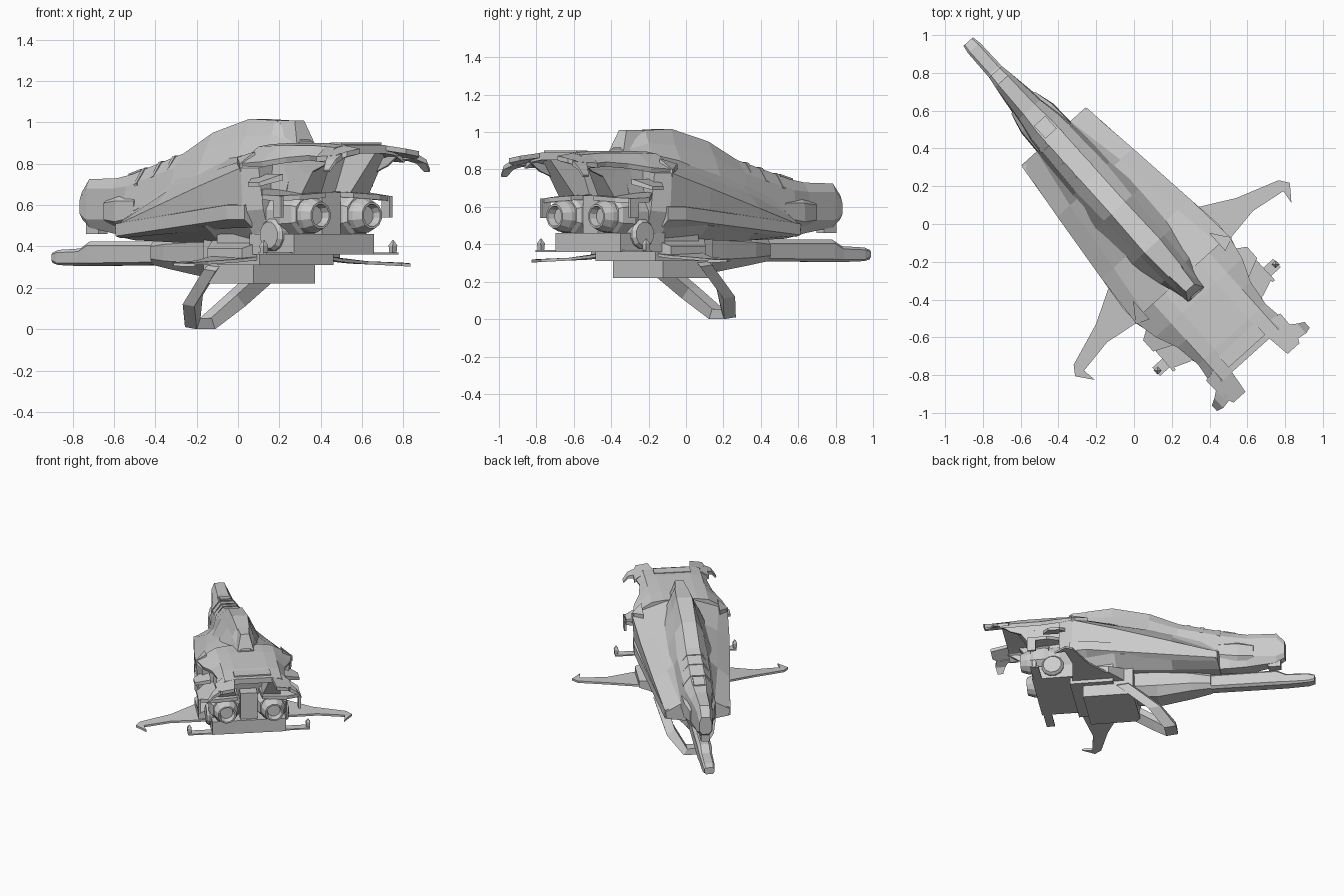
import bpy, bmesh, math
from mathutils import Matrix

# The ship is built along its own axes (x = starboard, y = nose, z = up), then turned 42 degrees
TURN = Matrix.Rotation(math.radians(42), 4, 'Z') @ Matrix.Translation((-.006, 0, 0))


def finish(name, bm, mirror=False):
    if mirror:
        geo = bmesh.ops.duplicate(bm, geom=bm.verts[:] + bm.edges[:] + bm.faces[:])['geom']
        for v in geo:
            if isinstance(v, bmesh.types.BMVert):
                v.co.x *= -1
    bmesh.ops.recalc_face_normals(bm, faces=bm.faces)
    bm.transform(TURN)
    me = bpy.data.meshes.new(name)
    bm.to_mesh(me)
    bm.free()
    ob = bpy.data.objects.new(name, me)
    bpy.context.collection.objects.link(ob)
    return ob


def loft(name, rings, mirror=False):
    """Skin a list of equal-length 3D rings and cap the ends."""
    bm = bmesh.new()
    rows = [[bm.verts.new(p) for p in r] for r in rings]
    n = len(rows[0])
    for a, b in zip(rows, rows[1:]):
        for i in range(n):
            j = (i + 1) % n
            bm.faces.new((a[i], a[j], b[j], b[i]))
    bm.faces.new(rows[0])
    bm.faces.new(rows[-1])
    return finish(name, bm, mirror)


def body(name, sections):
    """Symmetric fuselage: each section is (y, [(x, z) of the right half, top to bottom])."""
    rings = []
    for y, half in sections:
        rings.append([(x, y, z) for x, z in half] + [(-x, y, z) for x, z in reversed(half)])
    return loft(name, rings)


def plate(name, pts, thick, mirror=True):
    return loft(name, [pts, [(x, y, z - thick) for x, y, z in pts]], mirror)


def box(name, x0, x1, y0, y1, z0, z1, mirror=False):
    return plate(name, [(x0, y0, z1), (x1, y0, z1), (x1, y1, z1), (x0, y1, z1)], z1 - z0, mirror)


def turned(name, axis, centre, profile, sides=12, mirror=False):
    """Stack of (offset, radius) rings along the x or y axis."""
    cx, cy, cz = centre
    rings = []
    for o, r in profile:
        ring = []
        for i in range(sides):
            a = 2 * math.pi * (i + .5) / sides
            p, q = r * math.cos(a), r * math.sin(a)
            ring.append((cx + p, cy + o, cz + q) if axis == 'y' else (cx + o, cy + p, cz + q))
        rings.append(ring)
    return loft(name, rings, mirror)


# Wide main hull with sloping shoulders
body("main_hull", [
    (.63, [(.09, .64), (.12, .56), (.228, .50), (.22, .45), (.10, .43)]),
    (.30, [(.10, .75), (.18, .67), (.270, .59), (.262, .48), (.15, .42)]),
    (-.10, [(.10, .85), (.23, .77), (.315, .70), (.30, .50), (.20, .42)]),
    (-.40, [(.10, .89), (.27, .83), (.338, .78), (.325, .57), (.24, .43)]),
    (-.50, [(.10, .89), (.25, .84), (.31, .78), (.28, .58), (.24, .45)])])

# Armour strips along the flanks
loft("flank_strip", [
    [(.20, .62, .52), (.232, .62, .51), (.232, .62, .45), (.20, .62, .44)],
    [(.28, -.30, .61), (.338, -.30, .60), (.338, -.30, .53), (.28, -.30, .49)],
    [(.28, -.42, .61), (.33, -.42, .60), (.33, -.42, .53), (.28, -.42, .49)]], True)
plate("shoulder_cap", [(.27, -.30, .83), (.342, -.40, .80), (.27, -.43, .86)], .04)

# Long nose, canopy and dorsal spine
body("nose_and_spine", [
    (1.09, [(.03, .66), (.045, .62), (.045, .56), (.025, .53)]),
    (1.03, [(.035, .725), (.055, .68), (.055, .53), (.03, .49)]),
    (.82, [(.04, .73), (.075, .68), (.085, .53), (.05, .46)]),
    (.70, [(.05, .75), (.095, .69), (.11, .56), (.08, .44)]),
    (.33, [(.05, .85), (.11, .78), (.15, .64), (.10, .43)]),
    (.12, [(.05, .95), (.10, .87), (.17, .72), (.10, .43)]),
    (-.15, [(.055, 1.017), (.085, .93), (.16, .80), (.10, .43)]),
    (-.33, [(.045, 1.01), (.075, .94), (.12, .84), (.10, .45)]),
    (-.50, [(.03, .91), (.05, .90), (.06, .85), (.05, .50)])])
loft("spine_fin", [
    [(.07, -.28, .90), (-.07, -.28, .90), (-.06, -.50, .89), (.06, -.50, .89)],
    [(.04, -.33, 1.01), (-.04, -.33, 1.01), (-.03, -.45, 1.01), (.03, -.45, 1.01)]])

# Canopy frames, hatch and cheek intakes
for i, y in enumerate((.62, .50, .40)):
    z = .765 + (.62 - y) * .27
    body("canopy_frame_%d" % (i + 1), [
        (y + .012, [(.052, z + .009), (.105, z - .065), (.09, z - .10)]),
        (y - .012, [(.052, z + .016), (.107, z - .058), (.09, z - .10)])])
plate("nose_hatch", [(-.04, .65, .775), (.04, .65, .775), (.04, .74, .752), (-.04, .74, .752)], .03, False)
loft("cheek_intake", [
    [(.06, .87, .63), (.085, .87, .61), (.085, .87, .53), (.06, .87, .51)],
    [(.07, .76, .66), (.11, .76, .62), (.115, .76, .52), (.07, .76, .48)],
    [(.07, .62, .66), (.115, .62, .62), (.12, .62, .54), (.07, .62, .48)]], True)
box("chin_sensor", -.03, .03, .97, 1.06, .46, .54)

# Belly gun: pod and long barrel
body("gun_pod", [
    (.56, [(.04, .43), (.06, .40), (.06, .34), (.04, .31)]),
    (.42, [(.06, .45), (.10, .41), (.10, .33), (.06, .29)]),
    (.18, [(.08, .46), (.13, .42), (.12, .32), (.07, .255)]),
    (-.05, [(.08, .46), (.14, .42), (.13, .32), (.07, .28)])])
body("gun_barrel", [
    (1.305, [(.025, .37), (.034, .36), (.034, .335), (.025, .32)]),
    (1.26, [(.03, .383), (.042, .37), (.042, .32), (.03, .31)]),
    (1.10, [(.03, .39), (.045, .375), (.045, .32), (.03, .305)]),
    (1.03, [(.03, .425), (.05, .405), (.05, .32), (.03, .305)]),
    (.50, [(.03, .425), (.05, .405), (.05, .325), (.03, .31)])])

# Belly block and the forward-raked landing hoop
box("belly_block", -.20, .20, -.34, .02, .22, .44)
box("belly_step", -.24, .24, -.43, -.12, .31, .46)
half = [(.225, .165, -.05, .28), (.165, .11, .17, .11), (.06, .035, .27, 0)]
path = half + [(-a, -b, y, z) for a, b, y, z in reversed(half)]
loft("landing_hoop", [[(a, y - .045, z), (a, y + .04, z + .01),
                       (b, y + .035, z + .055), (b, y - .045, z + .055)] for a, b, y, z in path])

# Swept wings with hooked tips
plate("wing", [(.18, -.06, .38), (.30, -.15, .355), (.50, -.26, .332), (.73, -.34, .323), (.765, -.39, .32),
               (.70, -.475, .317), (.71, -.40, .32), (.52, -.37, .328), (.32, -.40, .34), (.18, -.42, .355)], .015)
loft("wing_root", [
    [(.17, -.02, .44), (.17, -.42, .44), (.17, -.42, .33), (.17, -.02, .33)],
    [(.32, -.14, .39), (.32, -.39, .39), (.32, -.39, .34), (.32, -.14, .34)]], True)

# Engine bay under the tail deck
loft("engine_bay", [
    [(-.25, -.40, .44), (.25, -.40, .44), (.22, -.40, .86), (-.22, -.40, .86)],
    [(-.25, -.56, .44), (.25, -.56, .44), (.20, -.64, .86), (-.20, -.64, .86)]])
box("bay_floor", -.26, .26, -.70, -.38, .36, .46)
box("engine_divider", -.06, .06, -.68, -.5, .42, .66)
turned("engine", 'y', (.167, 0, .55),
       [(-.45, .10), (-.62, .10), (-.66, .09), (-.74, .085), (-.79, .066),
        (-.79, .055), (-.75, .045)], 12, True)
turned("engine_collar", 'y', (.167, 0, .555), [(-.58, .11), (-.61, .12), (-.69, .11), (-.71, .095)], 8, True)
turned("side_drum", 'x', (0, -.55, .455), [(.20, .08), (.27, .08), (.29, .065)], 12, True)

# Tail deck: ribs across the ship, drooping to the sides
deck = [(-.38, .338, .895, .80), (-.52, .31, .90, .81), (-.64, .26, .90, .83),
        (-.78, .24, .90, .84), (-.93, .26, .89, .83)]
body("tail_deck", [(y, [(.12, z), (.20, z - .012), (w, e), (w - .01, e - .025), (.19, z - .05), (.12, z - .04)])
                   for y, w, z, e in deck])
plate("tail_lobe", [(.13, -.91, .89), (.20, -.86, .882), (.265, -.87, .835),
                    (.26, -1.0, .84), (.235, -1.055, .86), (.15, -1.055, .873)], .025)
loft("lobe_hook", [
    [(.24, -.93, .85), (.24, -1.03, .85), (.24, -1.03, .82), (.24, -.93, .82)],
    [(.295, -.97, .82), (.295, -1.04, .82), (.295, -1.04, .80), (.295, -.97, .80)],
    [(.33, -.99, .77), (.33, -1.03, .77), (.325, -1.03, .76), (.325, -.99, .76)]], True)
box("deck_panel", -.13, .13, -.90, -.82, .87, .902)

# Struts, flaps and outriggers round the engines
loft("deck_strut", [
    [(.09, -.55, .64), (.22, -.55, .64), (.22, -.70, .64), (.09, -.70, .64)],
    [(.14, -.60, .87), (.21, -.60, .87), (.21, -.86, .87), (.14, -.86, .87)]], True)
plate("engine_cowl", [(.07, -.48, .67), (.27, -.48, .68), (.36, -.58, .65), (.36, -.70, .645),
                      (.26, -.74, .65), (.09, -.74, .66)], .025)
box("hanging_flap", .345, .362, -.72, -.66, .54, .645, True)
loft("shoulder_flap", [
    [(.26, -.42, .75), (.26, -.62, .75), (.26, -.62, .72), (.26, -.42, .72)],
    [(.37, -.49, .71), (.37, -.57, .71), (.37, -.57, .69), (.37, -.49, .69)]], True)
box("outrigger_bar", .22, .43, -.69, -.63, .36, .37, True)
loft("outrigger_post", [[(.42 + a * k, -.66 + b * k, z) for a, b in ((1, 1), (-1, 1), (-1, -1), (1, -1))]
                        for k, z in ((.012, .365), (.015, .405), (.002, .43))], True)
loft("under_fin", [
    [(.20, -.68, .80), (.215, -.68, .80), (.215, -.95, .85), (.20, -.95, .85)],
    [(.20, -.72, .74), (.215, -.72, .74), (.215, -.86, .79), (.20, -.86, .79)]], True)
